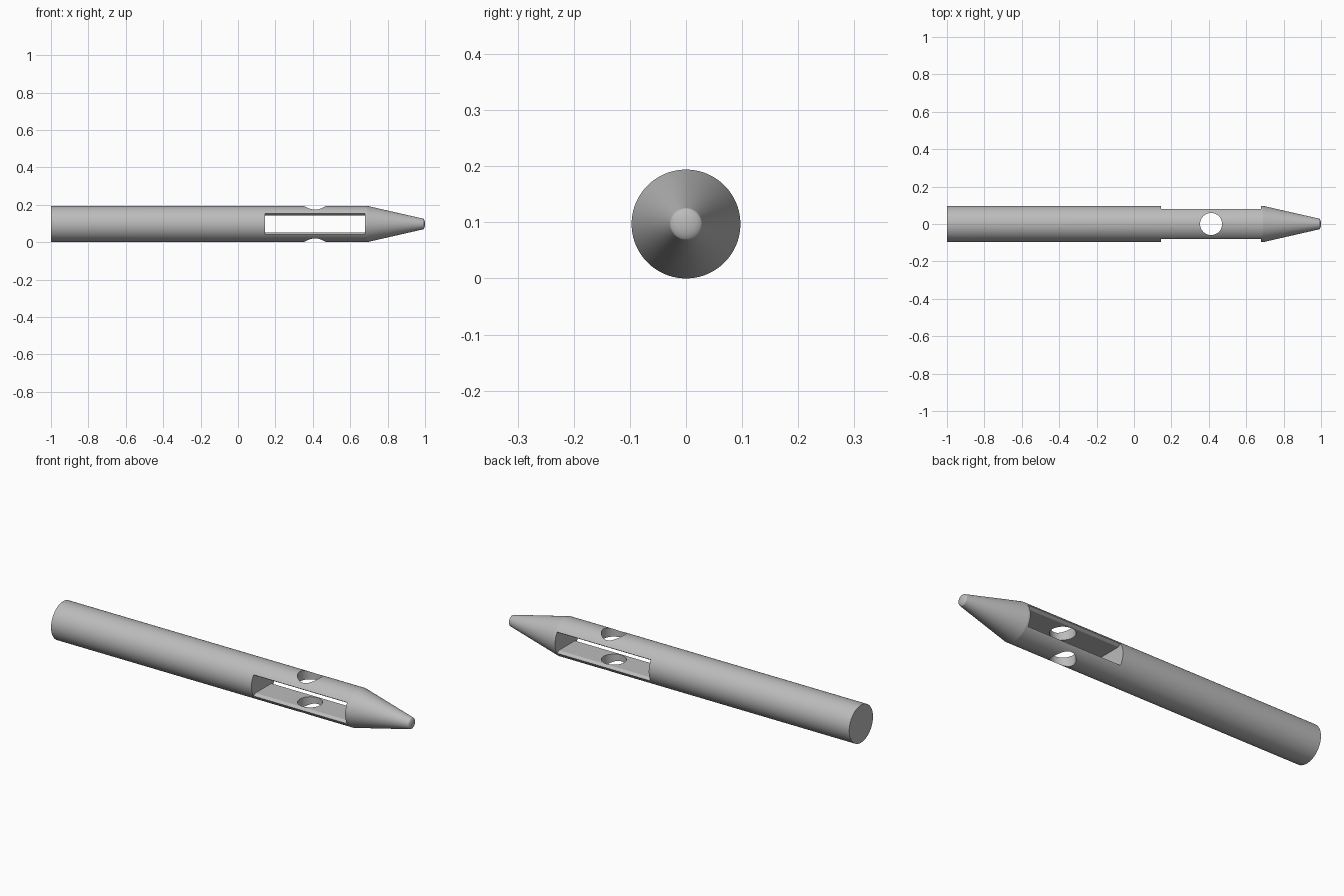
import bpy, bmesh
from math import sin, cos, tau, radians

SEG = 96
R = 0.097

if "Cube" in bpy.data.objects:
    bpy.data.objects.remove(bpy.data.objects["Cube"], do_unlink=True)

steel = bpy.data.materials.new("plain_grey")
steel.use_nodes = True
grey = (0.5, 0.5, 0.5, 1)
steel.diffuse_color = grey
steel.node_tree.nodes["Principled BSDF"].inputs["Base Color"].default_value = grey


def make(name, bm):
    bmesh.ops.recalc_face_normals(bm, faces=bm.faces)
    mesh = bpy.data.meshes.new(name)
    bm.to_mesh(mesh)
    bm.free()
    mesh.materials.append(steel)
    ob = bpy.data.objects.new(name, mesh)
    bpy.context.collection.objects.link(ob)
    return ob


def loft(name, rings, pole=None):
    """Skin closed rings of points, capping the start and closing the end."""
    bm = bmesh.new()
    loops = [[bm.verts.new(p) for p in ring] for ring in rings]
    n = len(loops[0])
    for a, b in zip(loops, loops[1:]):
        for i in range(n):
            j = (i + 1) % n
            bm.faces.new((a[i], a[j], b[j], b[i]))
    bm.faces.new(loops[0])
    if pole:
        tip = bm.verts.new(pole)
        for i in range(n):
            bm.faces.new((loops[-1][i], loops[-1][(i + 1) % n], tip))
    else:
        bm.faces.new(loops[-1])
    return make(name, bm)


def ring(x, r):
    return [(x, r * cos(tau * i / SEG), R + r * sin(tau * i / SEG)) for i in range(SEG)]


# Pointed rod: straight shank, tapered nose, shallow domed tip
tip_x, tip_r, bulge = 0.988, 0.029, 0.012
profile = [(-1, R), (0.69, R), (tip_x, tip_r)]
for k in range(1, 8):
    a = tau / 4 * k / 8
    profile.append((tip_x + bulge * sin(a), tip_r * cos(a)))
rod = loft("pointed_rod", [ring(x, r) for x, r in profile], (1, 0, R))

# Side slot, through front to back, with bevelled long edges
half = [(-0.11, 0.075), (-0.065, 0.045), (0.065, 0.045), (0.11, 0.075)]
outline = half + [(y, -z) for y, z in reversed(half)]
slot = loft("slot_cutter", [[(x, y, R + z) for y, z in outline] for x in (0.145, 0.68)])

# Round cross hole, through top to bottom
hole = loft("hole_cutter", [[(0.412 + 0.059 * cos(tau * i / 64), 0.059 * sin(tau * i / 64), z)
                             for i in range(64)] for z in (-0.1, 0.3)])

for cutter in (slot, hole):
    mod = rod.modifiers.new(cutter.name, 'BOOLEAN')
    mod.operation = 'DIFFERENCE'
    mod.solver = 'EXACT'
    mod.object = cutter

# Bake the cuts, then drop the cutters
bpy.context.view_layer.objects.active = rod
rod.select_set(True)
for mod in list(rod.modifiers):
    bpy.ops.object.modifier_apply(modifier=mod.name)
for cutter in (slot, hole):
    bpy.data.objects.remove(cutter, do_unlink=True)

bpy.ops.object.shade_smooth_by_angle(angle=radians(11))
